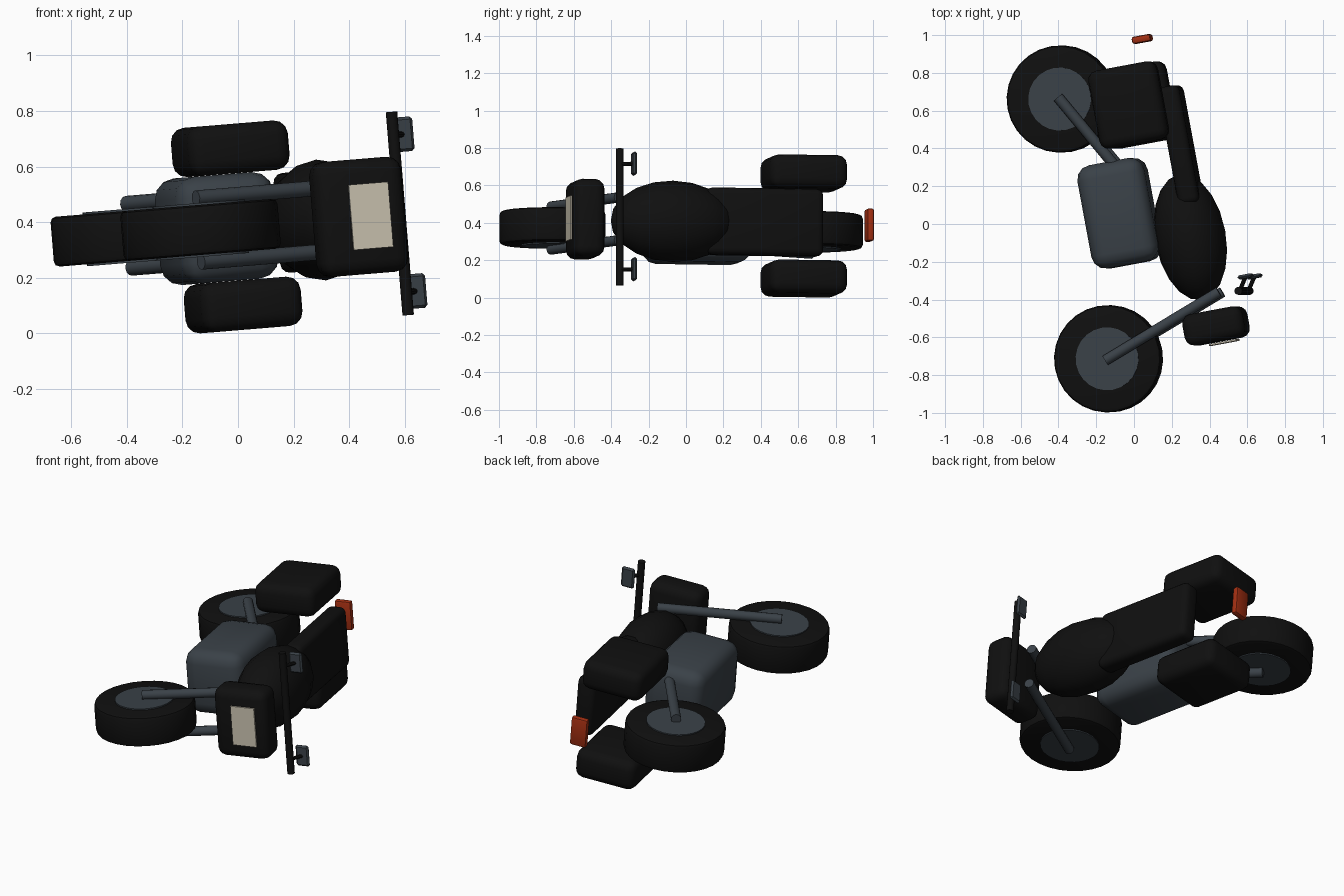
import bpy, bmesh, math
from mathutils import Matrix, Vector

if "Cube" in bpy.data.objects:
    bpy.data.objects.remove(bpy.data.objects["Cube"])

# Pose of the fallen bike. Local axes: x = bike's up, y = bike's back, z = sideways
ROOT = (Matrix.Translation((0, 0, 0.382)) @ Matrix.Rotation(math.radians(-4.7), 4, 'Y')
        @ Matrix.Rotation(math.radians(10.5), 4, 'Z'))
PARTS = []


def material(name, rgb):
    m = bpy.data.materials.new(name)
    m.diffuse_color = (*rgb, 1)
    m.use_nodes = True
    m.node_tree.nodes["Principled BSDF"].inputs["Base Color"].default_value = m.diffuse_color
    return m


BLACK = material("black", (0.005, 0.005, 0.005))
GREY = material("blue grey metal", (0.042, 0.053, 0.064))
CREAM = material("cream lamp", (0.60, 0.55, 0.44))
RED = material("red lamp", (0.36, 0.028, 0.006))


def finish(name, bm, mat, angle=35):
    bmesh.ops.recalc_face_normals(bm, faces=bm.faces)
    bm.transform(ROOT)
    me = bpy.data.meshes.new(name)
    bm.to_mesh(me)
    bm.free()
    me.materials.append(mat)
    ob = bpy.data.objects.new(name, me)
    bpy.context.collection.objects.link(ob)
    me.shade_smooth()
    bpy.context.view_layer.objects.active = ob
    bpy.ops.object.select_all(action='DESELECT')
    ob.select_set(True)
    bpy.ops.object.shade_smooth_by_angle(angle=math.radians(angle))
    PARTS.append(ob)


def box(name, mat, loc, size, bevel=0.0, segs=3):
    bm = bmesh.new()
    bmesh.ops.create_cube(bm, size=1)
    bm.transform(Matrix.Diagonal((*size, 1)))
    if bevel:
        bmesh.ops.bevel(bm, geom=bm.edges[:], offset=bevel, segments=segs,
                        profile=0.5, affect='EDGES')
    bm.transform(Matrix.Translation(loc))
    finish(name, bm, mat)


def rod(name, mat, a, b, r, sides=12, bevel=0.0):
    a, b = Vector(a), Vector(b)
    bm = bmesh.new()
    bmesh.ops.create_cone(bm, cap_ends=True, segments=sides, radius1=r, radius2=r,
                          depth=(b - a).length)
    if bevel:
        rims = [e for e in bm.edges if any(len(f.verts) > 4 for f in e.link_faces)]
        bmesh.ops.bevel(bm, geom=rims, offset=bevel, segments=2, profile=0.5,
                        affect='EDGES')
    q = (b - a).to_track_quat('Z', 'Y').to_matrix().to_4x4()
    bm.transform(Matrix.Translation((a + b) / 2) @ q)
    finish(name, bm, mat)


# Wheels
REAR, FRONT = (-0.260, 0.721), (-0.263, -0.677)
for side, (q, p) in (("rear", REAR), ("front", FRONT)):
    rod(side + "_tyre", BLACK, (q, p, -0.09), (q, p, 0.09), 0.284, 28, 0.02)
    rod(side + "_hub", GREY, (q, p, -0.097), (q, p, 0.097), 0.167, 24)

# Engine block
box("engine", GREY, (-0.065, 0.07, 0), (0.36, 0.555, 0.385), 0.075)

# Fuel tank
bm = bmesh.new()
bmesh.ops.create_uvsphere(bm, u_segments=16, v_segments=10, radius=1)
bm.transform(Matrix.Translation((0.282, -0.123, 0)) @ Matrix.Diagonal((0.188, 0.338, 0.218, 1))
             @ Matrix.Rotation(math.pi / 2, 4, 'X'))
finish("fuel_tank", bm, BLACK, 50)

# Seat
box("seat", BLACK, (0.32, 0.365, 0), (0.115, 0.635, 0.36), 0.035)

# Paired parts on both sides
for s, side in ((1, "left"), (-1, "right")):
    z = 0.115 * s
    rod("fork_" + side, GREY, (-0.272, -0.684, z), (0.387, -0.438, z), 0.028)
    rod("swingarm_" + side, GREY, (REAR[0] - 0.005, REAR[1] + 0.01, z), (-0.01, 0.276, z), 0.029)
    box("pannier_" + side, BLACK, (0.11, 0.62, 0.282 * s), (0.37, 0.42, 0.178), 0.05)
    m = 0.283 * s
    rod("mirror_stem_" + side, BLACK, (0.51, -0.455, m), (0.556, -0.385, m), 0.011, 8)
    box("mirror_" + side, GREY, (0.556, -0.385, m), (0.08, 0.022, 0.125), 0.01, 1)

# Handlebar
rod("handlebar", BLACK, (0.51, -0.455, -0.367), (0.51, -0.455, 0.367), 0.021)

# Headlight housing and lens
box("headlight_housing", BLACK, (0.33, -0.61, 0), (0.325, 0.168, 0.415), 0.05)
box("headlight_lens", CREAM, (0.357, -0.704, 0), (0.145, 0.009, 0.235))

# Tail light
box("tail_light", RED, (0.222, 0.955, 0), (0.1, 0.038, 0.175), 0.012, 2)

# Settle on the ground
low = min(v.co.z for o in PARTS for v in o.data.vertices)
for o in PARTS:
    o.data.transform(Matrix.Translation((0, 0, -low)))
